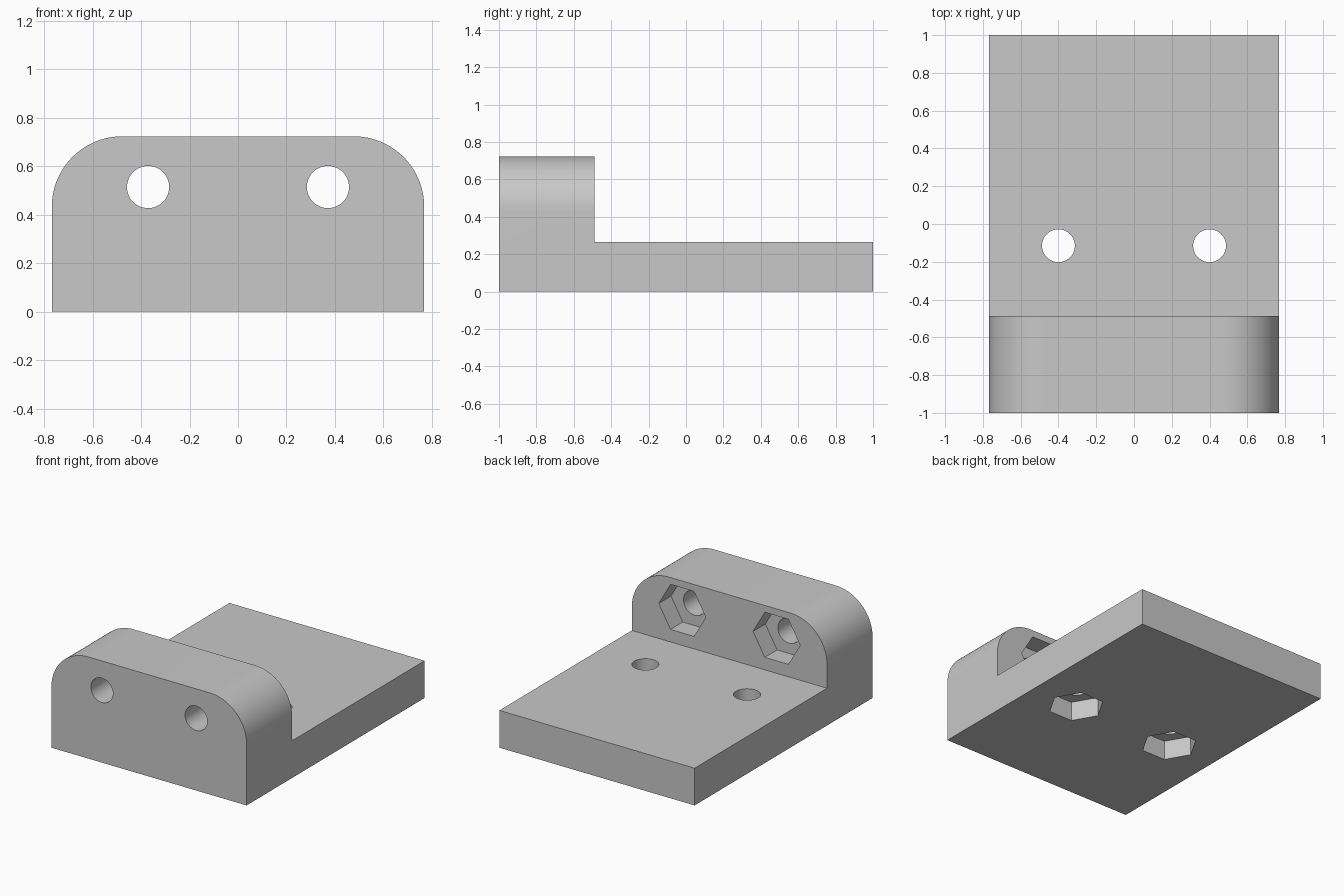
import bpy, bmesh, math
from mathutils import Matrix

if "Cube" in bpy.data.objects:
    bpy.data.objects.remove(bpy.data.objects["Cube"], do_unlink=True)

HALF_W, HEIGHT, PLATE_H = 0.768, 0.723, 0.265
WALL_BACK, CORNER_R = -0.488, 0.29
HOLE_R, NUT_R, NUT_DEPTH = 0.087, 0.185, 0.138

grey = bpy.data.materials.new("plain grey")
grey.use_nodes = True
colour = (0.58, 0.58, 0.58, 1)
grey.diffuse_color = colour
grey.node_tree.nodes["Principled BSDF"].inputs["Base Color"].default_value = colour


def make_object(name, bm):
    bmesh.ops.recalc_face_normals(bm, faces=bm.faces)
    mesh = bpy.data.meshes.new(name)
    bm.to_mesh(mesh)
    bm.free()
    obj = bpy.data.objects.new(name, mesh)
    bpy.context.collection.objects.link(obj)
    mesh.materials.append(grey)
    return obj


def prism(name, radius, sides, length, centre, axis):
    """Prism with its first corner on the x axis, running along y or z."""
    bm = bmesh.new()
    outline = [bm.verts.new((radius * math.cos(math.tau * i / sides),
                             radius * math.sin(math.tau * i / sides),
                             -length / 2)) for i in range(sides)]
    face = bm.faces.new(outline)
    top = bmesh.ops.extrude_face_region(bm, geom=[face])["geom"]
    bmesh.ops.translate(bm, vec=(0, 0, length),
                        verts=[v for v in top if isinstance(v, bmesh.types.BMVert)])
    turn = Matrix.Rotation(math.pi / 2, 4, 'X') if axis == 'Y' else Matrix()
    bm.transform(Matrix.Translation(centre) @ turn)
    return make_object(name, bm)


# Body: wall outline with two rounded shoulders, run the full depth
profile = [(-HALF_W, 0), (HALF_W, 0)]
for side, start in ((1, 0), (-1, math.pi / 2)):
    for i in range(25):
        a = start + math.pi / 2 * i / 24
        profile.append((side * (HALF_W - CORNER_R) + CORNER_R * math.cos(a),
                        HEIGHT - CORNER_R + CORNER_R * math.sin(a)))
bm = bmesh.new()
front = bm.faces.new([bm.verts.new((x, -1, z)) for x, z in profile])
back = bmesh.ops.extrude_face_region(bm, geom=[front])["geom"]
bmesh.ops.translate(bm, vec=(0, 2, 0),
                    verts=[v for v in back if isinstance(v, bmesh.types.BMVert)])
body = make_object("angle_bracket", bm)

# Step cutter: clears the space above the base plate
bm = bmesh.new()
bmesh.ops.create_cube(bm, size=1)
bm.transform(Matrix.Translation((0, WALL_BACK + 1, PLATE_H + 0.5)) @ Matrix.Diagonal((2, 2, 1, 1)))
cutters = [make_object("step_cutter", bm)]

# Bolt holes and hexagonal nut pockets, through the wall and the plate
for side in (-1, 1):
    x, z = side * 0.371, 0.514
    cutters.append(prism("wall_hole_cutter", HOLE_R, 48, 1.2, (x, -0.75, z), 'Y'))
    cutters.append(prism("wall_nut_cutter", NUT_R, 6, NUT_DEPTH * 2, (x, WALL_BACK, z), 'Y'))
    x, y = side * 0.4, -0.115
    cutters.append(prism("plate_hole_cutter", HOLE_R, 48, 0.8, (x, y, 0.15), 'Z'))
    cutters.append(prism("plate_nut_cutter", NUT_R, 6, NUT_DEPTH * 2, (x, y, 0), 'Z'))

# Apply the cuts, then discard the cutters
bpy.context.view_layer.objects.active = body
for cutter in cutters:
    cutter.hide_render = True
    cut = body.modifiers.new(cutter.name, 'BOOLEAN')
    cut.operation, cut.solver, cut.object = 'DIFFERENCE', 'EXACT', cutter
    bpy.ops.object.modifier_apply(modifier=cut.name)
for cutter in cutters:
    bpy.data.objects.remove(cutter, do_unlink=True)

# Smooth curves, crisp edges
bpy.ops.object.select_all(action='DESELECT')
body.select_set(True)
bpy.ops.object.shade_smooth_by_angle(angle=math.radians(30))
